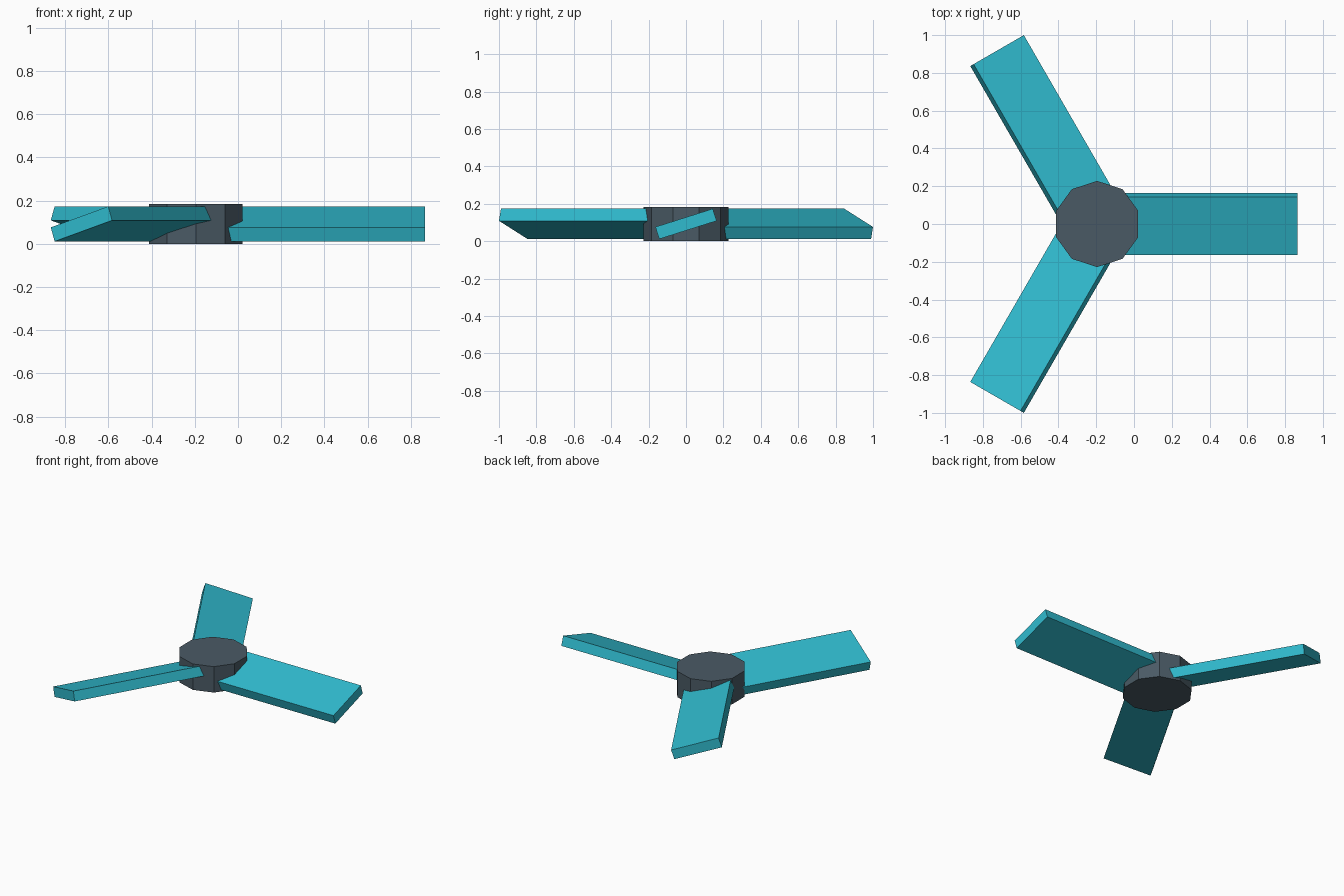
import bpy
import math
from mathutils import Matrix

if "Cube" in bpy.data.objects:
    bpy.data.objects.remove(bpy.data.objects["Cube"], do_unlink=True)

HUB_X, HUB_HEIGHT, HUB_RADIUS = -0.195, 0.184, 0.228
BLADE_ROOT, BLADE_TIP = 0.1, 1.06
BLADE_WIDTH, BLADE_THICK = 0.322, 0.068
PITCH = math.radians(17.6)


def make_material(name, color):
    mat = bpy.data.materials.new(name)
    mat.use_nodes = True
    mat.diffuse_color = color
    mat.node_tree.nodes["Principled BSDF"].inputs["Base Color"].default_value = color
    return mat


slate = make_material("slate grey", (0.068, 0.102, 0.130, 1))
teal = make_material("teal", (0.030, 0.500, 0.625, 1))

# Ten-sided hub with a corner pointing to the back
bpy.ops.mesh.primitive_cylinder_add(vertices=10, radius=HUB_RADIUS, depth=HUB_HEIGHT,
                                    location=(HUB_X, 0, HUB_HEIGHT / 2))
hub = bpy.context.object
hub.name = "hub"
hub.data.materials.append(slate)

# Three pitched flat blades around the hub
center = Matrix.Translation((HUB_X, 0, 0.0925))
for i, name in enumerate(("left_blade", "back_blade", "front_blade")):
    bpy.ops.mesh.primitive_cube_add(size=1)
    blade = bpy.context.object
    blade.name = name
    blade.data.transform(Matrix.Diagonal((BLADE_TIP - BLADE_ROOT, BLADE_WIDTH, BLADE_THICK, 1)))
    blade.data.transform(Matrix.Translation(((BLADE_TIP + BLADE_ROOT) / 2, 0, 0)))
    blade.matrix_world = center @ Matrix.Rotation(i * math.tau / 3, 4, "Z") @ Matrix.Rotation(PITCH, 4, "X")
    blade.data.materials.append(teal)
